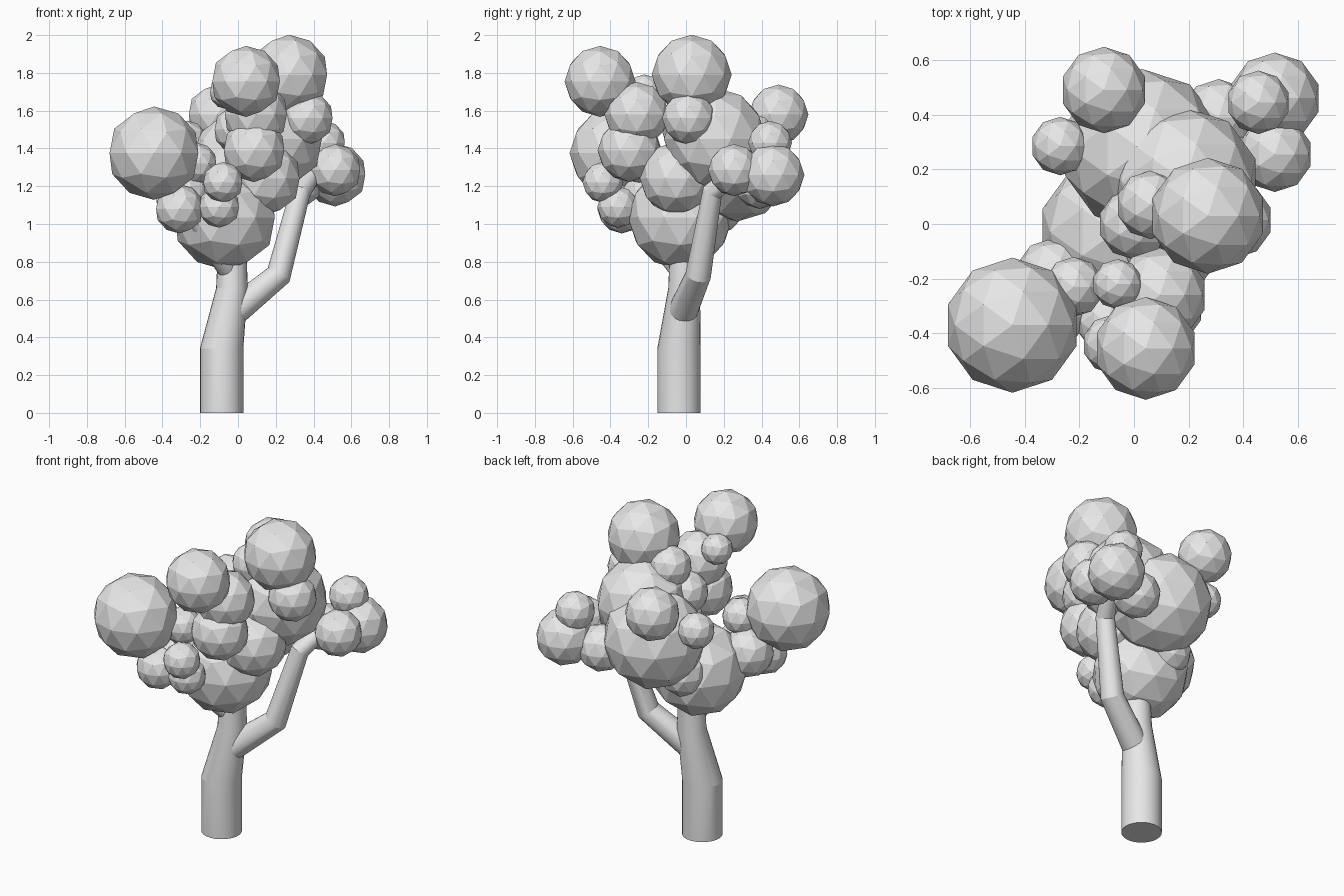
import bpy
import bmesh
from math import cos, sin, pi, radians
from mathutils import Vector

default_cube = bpy.data.objects.get("Cube")
if default_cube:
    bpy.data.objects.remove(default_cube, do_unlink=True)

# One plain grey for the whole tree
GREY = (0.8, 0.8, 0.8, 1.0)
grey = bpy.data.materials.new("plain_grey")
grey.use_nodes = True
grey.diffuse_color = GREY
grey.node_tree.nodes["Principled BSDF"].inputs["Base Color"].default_value = GREY


def add_object(name, bm):
    """Turn a bmesh into a grey object in the scene."""
    mesh = bpy.data.meshes.new(name)
    bm.to_mesh(mesh)
    bm.free()
    mesh.materials.append(grey)
    obj = bpy.data.objects.new(name, mesh)
    bpy.context.collection.objects.link(obj)
    return obj


def leaf_ball(name, x, y, z, radius):
    """Faceted ball of leaves."""
    bm = bmesh.new()
    bmesh.ops.create_icosphere(bm, subdivisions=2, radius=radius)
    bmesh.ops.translate(bm, verts=bm.verts, vec=(x, y, z))
    return add_object(name, bm)


def limb(name, path, level=False, sides=24):
    """Tapered tube through (x, y, z, radius) points, closed at both ends."""
    points = [Vector(p[:3]) for p in path]
    bm = bmesh.new()
    rings = []
    for i, point in enumerate(points):
        before, after = points[max(i - 1, 0)], points[min(i + 1, len(points) - 1)]
        into = (point - before).normalized()
        out = (after - point).normalized()
        along = Vector((0, 0, 1)) if level else (into + out).normalized()
        across = Vector((0, 1, 0)).cross(along).normalized()
        side = along.cross(across)
        ring = []
        for k in range(sides):
            angle = 2 * pi * k / sides
            offset = across * cos(angle) + side * sin(angle)
            ring.append(bm.verts.new(point + offset * path[i][3]))
        rings.append(ring)
    for low, high in zip(rings, rings[1:]):
        for k in range(sides):
            n = (k + 1) % sides
            bm.faces.new((low[k], low[n], high[n], high[k]))
    bm.faces.new(rings[0][::-1])
    bm.faces.new(rings[-1])
    bmesh.ops.recalc_face_normals(bm, faces=bm.faces)
    # Soft around the tube, crisp at bends and caps
    for face in bm.faces:
        face.smooth = len(face.verts) == 4
    for ring in rings:
        for k in range(sides):
            edge = bm.edges.get((ring[k], ring[(k + 1) % sides]))
            if edge.calc_face_angle(0) > radians(12):
                edge.smooth = False
    return add_object(name, bm)


# Trunk and branches
limb("trunk", [(-.087, -.037, 0, .115), (-.087, -.037, .34, .115),
               (-.032, -.01, .66, .084), (-.03, -.01, 1, .07)], level=True)
limb("right_side_branch", [(-.03, -.02, .53, .078), (.215, .065, .73, .068),
                           (.33, .14, 1.17, .055), (.42, .3, 1.3, .045)])
limb("front_branch", [(-.04, -.02, .74, .055), (-.17, -.17, .93, .052),
                      (-.27, -.26, 1.12, .045)])

# Leaf balls, grouped by the part of the crown they fill
foliage = {
    "lower_crown": [(-.07, -.03, 1.035, .278), (.14, -.05, 1.24, .195),
                    (-.1, .17, 1.09, .14)],
    "back_crown": [(.03, .27, 1.31, .297), (-.11, .49, 1.58, .158),
                   (-.27, .285, 1.44, .107)],
    "upper_crown": [(.185, .155, 1.45, .272), (.27, .03, 1.79, .212),
                    (.365, .015, 1.56, .142), (.06, .07, 1.67, .125),
                    (0, 0, 1.5, .13)],
    "front_crown": [(.043, -.455, 1.755, .188), (.095, -.26, 1.58, .172),
                    (.085, -.3, 1.39, .168), (-.06, -.22, 1.7, .092)],
    "outer_ball": [(-.445, -.37, 1.375, .247)],
    "front_cluster": [(-.31, -.34, 1.08, .13), (-.08, -.44, 1.22, .108),
                      (-.1, -.36, 1.09, .11), (-.29, -.2, 1.13, .15),
                      (-.22, -.23, 1.32, .11)],
    "side_cluster": [(.515, .46, 1.26, .167), (.455, .445, 1.43, .116),
                     (.515, .255, 1.285, .138), (.31, .39, 1.22, .14)],
}
for group, balls in foliage.items():
    for number, ball in enumerate(balls, start=1):
        leaf_ball(f"{group}_leaves_{number}", *ball)
